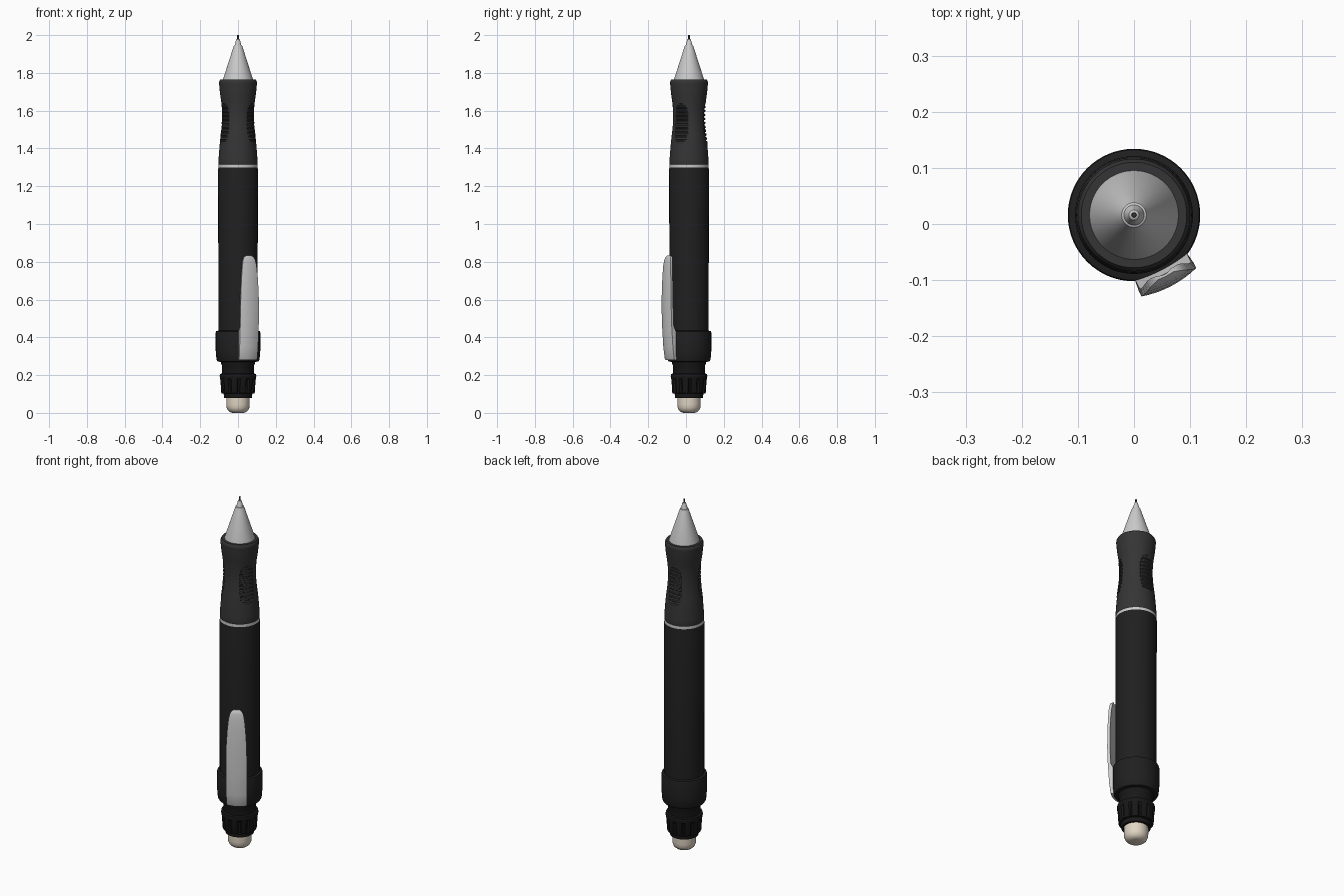
import bpy, bmesh, math

if "Cube" in bpy.data.objects:
    bpy.data.objects.remove(bpy.data.objects["Cube"])

AXIS_Y = 0.016  # the barrel sits slightly behind centre because of the clip


def material(name, r, g, b):
    m = bpy.data.materials.new(name)
    m.diffuse_color = (r, g, b, 1)
    m.use_nodes = True
    m.node_tree.nodes["Principled BSDF"].inputs["Base Color"].default_value = m.diffuse_color
    return m


BLACK = material("body_black", 0.014, 0.014, 0.014)
RUBBER = material("rubber_dark", 0.035, 0.035, 0.035)
KNOB = material("knob_black", 0.009, 0.009, 0.009)
CREAM = material("eraser_cream", 0.75, 0.67, 0.55)


def loft(name, rings, mat=None, angle=30):
    """Skin a list of closed rings of points and cap both ends."""
    bm = bmesh.new()
    vs = [[bm.verts.new(p) for p in ring] for ring in rings]
    n = len(vs[0])
    for a, b in zip(vs, vs[1:]):
        for i in range(n):
            j = (i + 1) % n
            bm.faces.new((a[i], a[j], b[j], b[i]))
    bm.faces.new(vs[0][::-1])
    bm.faces.new(vs[-1])
    bmesh.ops.recalc_face_normals(bm, faces=bm.faces)
    me = bpy.data.meshes.new(name)
    bm.to_mesh(me)
    bm.free()
    ob = bpy.data.objects.new(name, me)
    bpy.context.collection.objects.link(ob)
    if mat:
        me.materials.append(mat)
    bpy.ops.object.select_all(action='DESELECT')
    ob.select_set(True)
    bpy.context.view_layer.objects.active = ob
    bpy.ops.object.shade_smooth_by_angle(angle=math.radians(angle))
    return ob


def lathe(name, profile, mat=None, segs=64, shape=None):
    """Turn (radius, z) points round the axis; shape adds to the radius."""
    rings = []
    for r, z in profile:
        ring = []
        for i in range(segs):
            t = 2 * math.pi * i / segs
            q = r + (shape(t, z) if shape else 0)
            ring.append((q * math.cos(t), AXIS_Y + q * math.sin(t), z))
        rings.append(ring)
    return loft(name, rings, mat)


def spline(pts, steps):
    """Smooth curve through profile points."""
    p = [pts[0]] + pts + [pts[-1]]
    out = []
    for a, b, c, d in zip(p, p[1:], p[2:], p[3:]):
        for k in range(steps):
            t = k / steps
            out.append(tuple(0.5 * (2 * b[i] + (c[i] - a[i]) * t
                       + (2 * a[i] - 5 * b[i] + 4 * c[i] - d[i]) * t * t
                       + (3 * b[i] - a[i] - 3 * c[i] + d[i]) * t ** 3) for i in (0, 1)))
    return out + [pts[-1]]


# Eraser
lathe("eraser", [(0.028, 0), (0.042, 0.004), (0.054, 0.014), (0.060, 0.028),
                 (0.062, 0.045), (0.062, 0.09)], CREAM)


# Fluted eraser knob
def flutes(t, z):
    return -0.009 if 0.105 < z < 0.18 and int(t / (2 * math.pi) * 96) % 8 < 2 else 0


lathe("eraser_knob", [(0.074, 0.08), (0.076, 0.103), (0.087, 0.104), (0.089, 0.108),
                      (0.093, 0.172), (0.095, 0.183), (0.097, 0.195), (0.095, 0.206),
                      (0.085, 0.209)], KNOB, 96, flutes)
lathe("neck", [(0.084, 0.2), (0.084, 0.25), (0.09, 0.262), (0.09, 0.29)], KNOB)

# Collar and barrel
lathe("collar", [(0.092, 0.270), (0.108, 0.272), (0.114, 0.282), (0.118, 0.33),
                 (0.118, 0.425), (0.116, 0.432), (0.104, 0.435)], BLACK)
lathe("barrel", [(0.104, 0.40), (0.105, 1.292), (0.103, 1.300)], BLACK)
lathe("trim_ring", [(0.101, 1.295), (0.1035, 1.299), (0.1035, 1.312), (0.101, 1.316)])


# Rubber grip with three ribbed finger patches
def ribs(t, z):
    s = (z - 1.53) / 0.105
    if abs(s) >= 1:
        return 0
    half = 0.44 * (1 - s * s) ** 0.3
    for c in (90, 210, 330):
        d = math.remainder(t - math.radians(c), 2 * math.pi)
        if abs(d) < half:
            return 0.002 if math.sin((z - 1.425) * 2 * math.pi / 0.021) > -0.1 else -0.004
    return 0


grip = spline([(0.102, 1.312), (0.103, 1.335), (0.101, 1.37), (0.095, 1.44), (0.087, 1.51),
               (0.084, 1.57), (0.087, 1.63), (0.095, 1.69), (0.099, 1.73), (0.1, 1.752),
               (0.094, 1.765)], 17)
lathe("grip", grip, RUBBER, 90, ribs)

# Metal tip cone and lead
lathe("tip_cone", [(0.080, 1.755), (0.079, 1.767), (0.024, 1.938), (0.022, 1.944),
                   (0.018, 1.946), (0.009, 1.978), (0.006, 1.980)])
lathe("lead", [(0.005, 1.97), (0.005, 1.999), (0.004, 2.0)], RUBBER, 16)

# Pocket clip: cross-sections along z (z, half width, edge, crown and inner distance)
ang = math.radians(-62.5)
nx, ny = math.cos(ang), math.sin(ang)
sections = [(0.280, 0.052, 0.112, 0.124, 0.100), (0.288, 0.054, 0.117, 0.128, 0.100),
            (0.35, 0.055, 0.125, 0.135, 0.100), (0.43, 0.055, 0.130, 0.140, 0.104),
            (0.46, 0.055, 0.132, 0.141, 0.118), (0.55, 0.055, 0.135, 0.143, 0.121),
            (0.64, 0.053, 0.135, 0.143, 0.122), (0.72, 0.048, 0.134, 0.141, 0.121),
            (0.78, 0.042, 0.132, 0.137, 0.118), (0.81, 0.036, 0.129, 0.133, 0.115),
            (0.825, 0.028, 0.126, 0.129, 0.114), (0.833, 0.015, 0.122, 0.123, 0.115)]
rings = []
for z, w, edge, crown, inner in sections:
    ring = []
    us = [k / 4 for k in range(-4, 5)]
    outline = [(u, edge + (crown - edge) * (1 - u * u)) for u in us]
    outline += [(u * 0.94, inner + 0.004 * (1 - u * u)) for u in us[::-1]]
    for u, n in outline:
        ring.append((n * nx - u * w * ny, AXIS_Y + n * ny + u * w * nx, z))
    rings.append(ring)
loft("pocket_clip", rings, angle=35)
